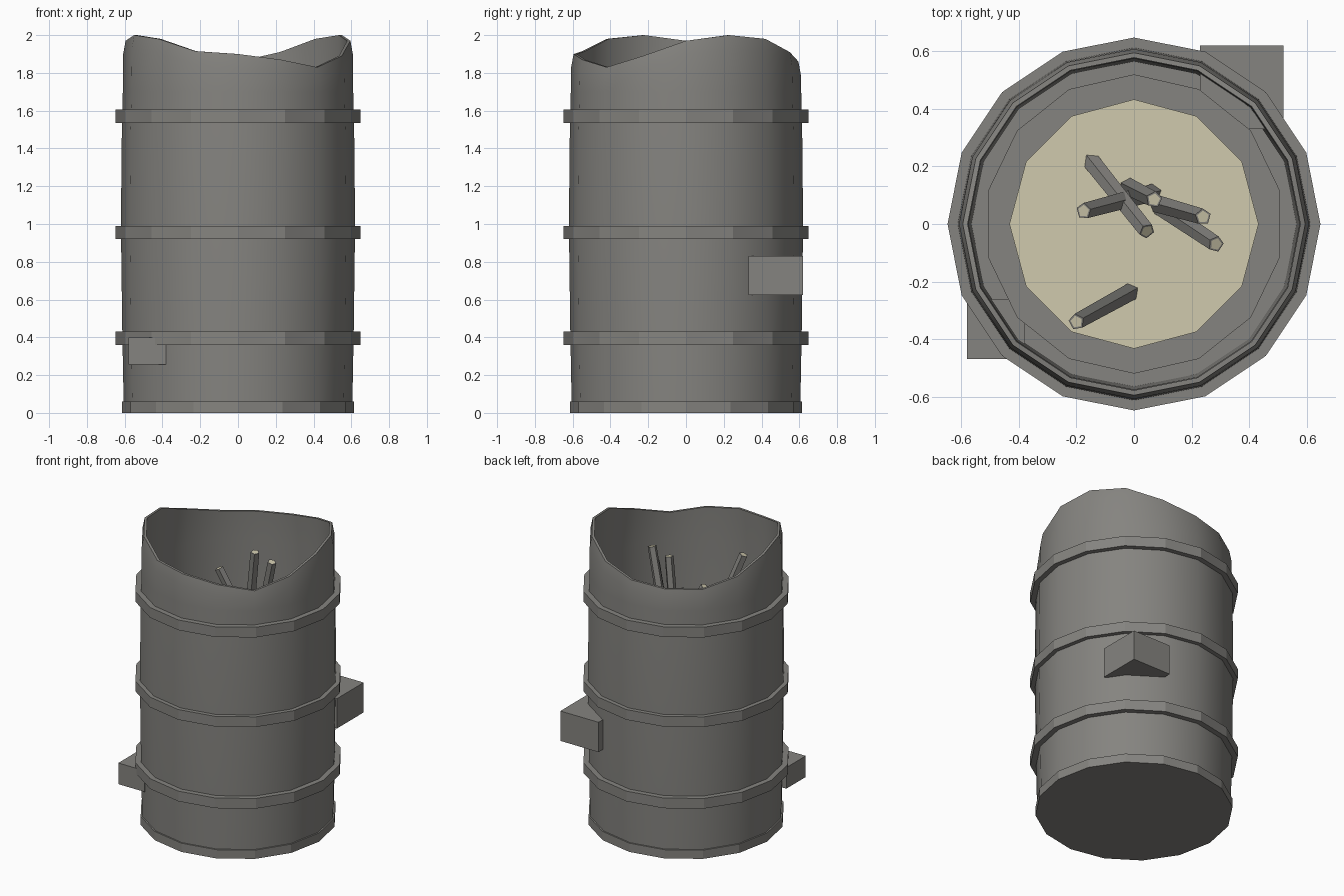
import bpy, bmesh, math
from mathutils import Vector

if "Cube" in bpy.data.objects:
    bpy.data.objects.remove(bpy.data.objects["Cube"])

SIDES = 16


def material(name, rgb):
    m = bpy.data.materials.new(name)
    m.diffuse_color = (*rgb, 1)
    m.use_nodes = True
    m.node_tree.nodes["Principled BSDF"].inputs["Base Color"].default_value = m.diffuse_color
    return m


GREY = material("dull grey metal", (0.235, 0.23, 0.215))
CREAM = material("pale ash cream", (0.63, 0.59, 0.42))


def finish(bm, name, *mats):
    bmesh.ops.recalc_face_normals(bm, faces=bm.faces)
    me = bpy.data.meshes.new(name)
    bm.to_mesh(me)
    bm.free()
    ob = bpy.data.objects.new(name, me)
    for m in mats:
        me.materials.append(m)
    bpy.context.collection.objects.link(ob)
    return ob


def smooth(ob, angle):
    bpy.ops.object.select_all(action='DESELECT')
    ob.select_set(True)
    bpy.context.view_layer.objects.active = ob
    bpy.ops.object.shade_smooth_by_angle(angle=math.radians(angle))


def lathe(name, profile, mat, closed=False, n=SIDES):
    # profile: (radius, z) where z may be a function of the side index
    bm = bmesh.new()
    rings = []
    for r, z in profile:
        ring = []
        for i in range(n):
            a = 2 * math.pi * i / n
            h = z(i) if callable(z) else z
            ring.append(bm.verts.new((r * math.cos(a), r * math.sin(a), h)))
        rings.append(ring)
    pairs = list(zip(rings, rings[1:]))
    if closed:
        pairs.append((rings[-1], rings[0]))
    for lo, hi in pairs:
        for i in range(n):
            j = (i + 1) % n
            bm.faces.new((lo[i], lo[j], hi[j], hi[i]))
    if not closed:
        bm.faces.new(rings[0])
        bm.faces.new(rings[-1])
    return finish(bm, name, mat)


def disc(name, r, z, n, mat, depth=0.04):
    bm = bmesh.new()
    bmesh.ops.create_cone(bm, cap_ends=True, segments=n, radius1=r, radius2=r, depth=depth)
    for v in bm.verts:   # turn so one corner lies on the y axis
        a = math.atan2(v.co.y, v.co.x)
        k = round(a / (2 * math.pi / n) * 2) / 2
        v.co.z += z - depth / 2
    top = max(bm.verts, key=lambda v: v.co.y)
    turn = math.pi / 2 - math.atan2(top.co.y, top.co.x)
    c, s = math.cos(turn), math.sin(turn)
    for v in bm.verts:
        v.co.x, v.co.y = c * v.co.x - s * v.co.y, s * v.co.x + c * v.co.y
    return finish(bm, name, mat)


def box(name, lo, hi):
    bm = bmesh.new()
    bmesh.ops.create_cube(bm, size=1)
    for v in bm.verts:
        v.co = [(a + b) / 2 + c * (b - a) for a, b, c in zip(lo, hi, v.co)]
    return finish(bm, name, GREY)


def stick(name, foot, tip, r=0.032):
    foot, tip = Vector(foot), Vector(tip)
    d = tip - foot
    bm = bmesh.new()
    bmesh.ops.create_cone(bm, cap_ends=True, segments=5, radius1=r, radius2=r * 0.9, depth=d.length)
    rot = d.to_track_quat('Z', 'Y')
    for v in bm.verts:
        v.co = rot @ v.co + (foot + tip) / 2
    bm.normal_update()
    # cut end of the wood: pale core inside a grey edge
    end = max(bm.faces, key=lambda f: f.normal.dot(d))
    bmesh.ops.inset_individual(bm, faces=[end], thickness=0.007)
    end.material_index = 1
    return finish(bm, name, GREY, CREAM)


# Barrel shell with a crumpled, wavy lip
LIP = [1.97, 2.0, 1.98, 1.91, 1.86, 1.84, 1.84, 1.89,
       1.97, 2.0, 1.98, 1.915, 1.90, 1.87, 1.83, 1.89]


def lip(i):
    return LIP[i]


def below_lip(i):
    return LIP[i] - 0.07


shell = lathe("barrel_shell", [
    (0.605, 0.03), (0.613, 0.45), (0.62, 1.0), (0.615, 1.5), (0.61, 1.7),
    (0.608, below_lip), (0.595, lip), (0.578, lip),
    (0.585, 1.65), (0.575, 1.1), (0.565, 0.1)], GREY)
smooth(shell, 40)

# Foot ring and three hoops
disc("foot_ring", 0.615, 0.06, SIDES, GREY, 0.06)
for k, z in enumerate((0.36, 0.92, 1.535)):
    lathe(f"hoop_{k + 1}", [(0.60, z), (0.648, z), (0.648, z + 0.07), (0.60, z + 0.07)], GREY, True)

# Blocks poking through the wall
box("back_block", (0.23, 0.33, 0.625), (0.52, 0.62, 0.83))
box("front_block", (-0.58, -0.47, 0.255), (-0.38, -0.26, 0.40))

# Fill: grey grate with a pale ash bed
disc("grate", 0.52, 1.15, 14, GREY)
disc("ash_bed", 0.433, 1.19, 12, CREAM)

# Sticks standing in the ash
sticks = [
    ((-0.15, 0.22, 1.17), (0.045, -0.025, 1.55)),
    ((0.07, 0.11, 1.17), (-0.175, 0.045, 1.65)),
    ((0.08, 0.07, 1.17), (0.24, 0.025, 1.81)),
    ((0.09, 0.06, 1.17), (0.285, -0.07, 1.66)),
    ((-0.01, -0.235, 1.17), (-0.20, -0.34, 1.73)),
    ((-0.02, 0.13, 1.17), (0.07, 0.085, 1.81)),
]
for k, (foot, tip) in enumerate(sticks):
    stick(f"stick_{k + 1}", foot, tip)
